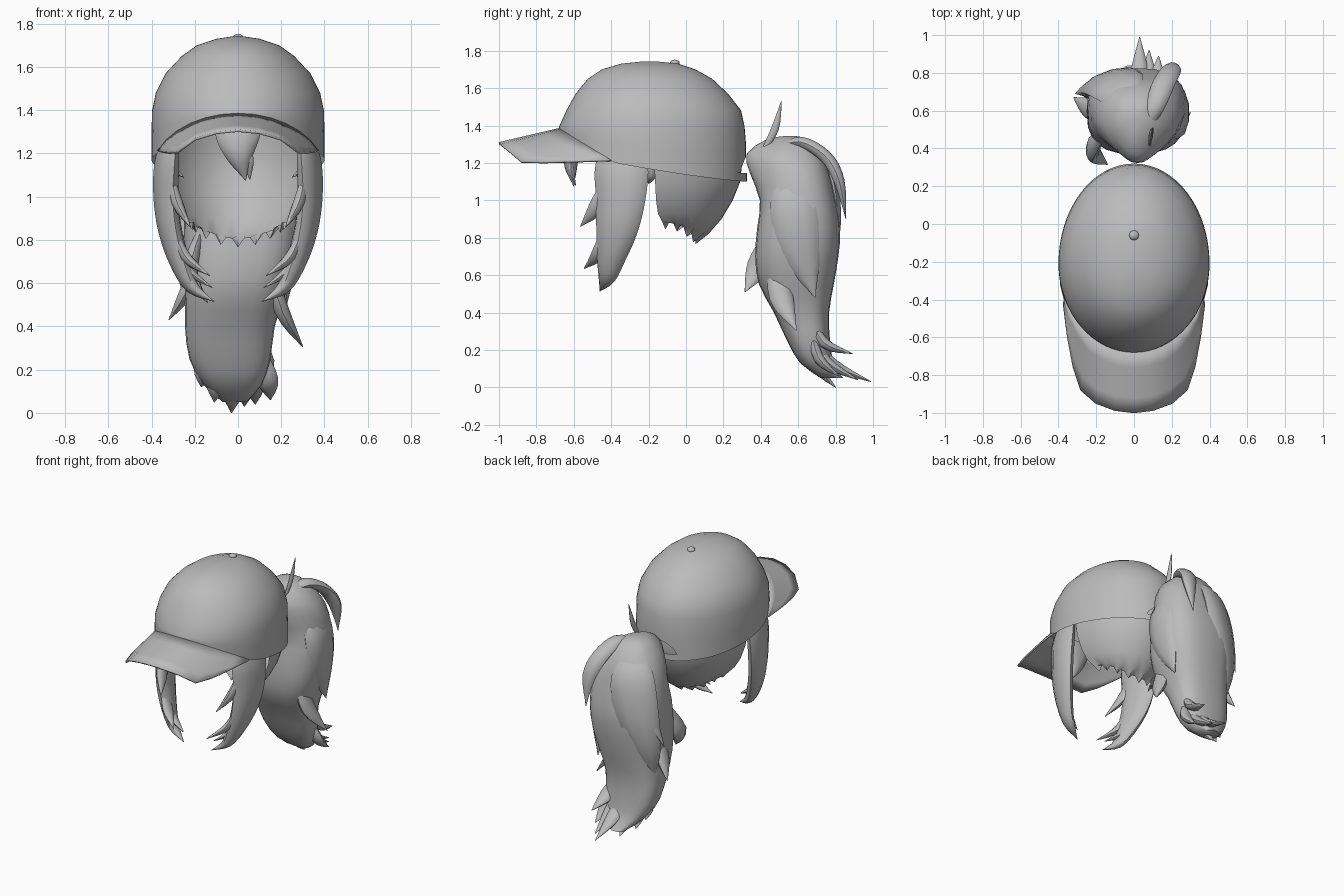
import bpy, bmesh, math
from mathutils import Vector

cube = bpy.data.objects.get("Cube")
if cube:
    bpy.data.objects.remove(cube, do_unlink=True)

grey = bpy.data.materials.new("plain_grey")
grey.use_nodes = True
grey.diffuse_color = (0.5, 0.5, 0.5, 1)
grey.node_tree.nodes["Principled BSDF"].inputs["Base Color"].default_value = (0.5, 0.5, 0.5, 1)


def finish(obj, name):
    obj.name = name
    obj.data.materials.append(grey)
    bpy.ops.object.select_all(action='DESELECT')
    obj.select_set(True)
    bpy.context.view_layer.objects.active = obj
    bpy.ops.object.shade_smooth_by_angle(angle=math.radians(50))
    return obj


def loft(name, rings, closed=True, caps=(True, True)):
    """Skin a list of equally long point rings."""
    bm = bmesh.new()
    rows = [[bm.verts.new(p) for p in ring] for ring in rings]
    n = len(rows[0])
    for low, high in zip(rows, rows[1:]):
        for i in range(n if closed else n - 1):
            j = (i + 1) % n
            bm.faces.new((low[i], low[j], high[j], high[i]))
    for row, cap in zip((rows[0], rows[-1]), caps):
        if cap and closed:
            bm.faces.new(row)
    bmesh.ops.recalc_face_normals(bm, faces=bm.faces)
    mesh = bpy.data.meshes.new(name)
    bm.to_mesh(mesh)
    bm.free()
    obj = bpy.data.objects.new(name, mesh)
    bpy.context.collection.objects.link(obj)
    return finish(obj, name)


def resample(path, steps=4):
    """Smooth curve through points that also carry widths."""
    pts = [Vector(p) for p in path]
    pts = [pts[0]] + pts + [pts[-1]]
    out = []
    for a, b, c, d in zip(pts, pts[1:], pts[2:], pts[3:]):
        for k in range(steps):
            t = k / steps
            out.append(0.5 * (2 * b + (c - a) * t + (2 * a - 5 * b + 4 * c - d) * t ** 2
                              + (3 * b - a - 3 * c + d) * t ** 3))
    return out + [pts[-1]]


def strand(name, path, wide=(0, 1, 0), sides=10):
    """Tapered lock: each point is x, y, z, half width, half thickness."""
    pts = resample(path)
    rings = []
    for i, p in enumerate(pts):
        ahead, behind = pts[min(i + 1, len(pts) - 1)], pts[max(i - 1, 0)]
        tangent = Vector((ahead - behind)[:3]).normalized()
        u = Vector(wide)
        u = (u - tangent * u.dot(tangent)).normalized()
        v = tangent.cross(u)
        a, b = max(p[3], 0.002), max(p[4], 0.002)
        rings.append([Vector(p[:3]) + u * a * math.cos(t) + v * b * math.sin(t)
                      for t in (2 * math.pi * k / sides for k in range(sides))])
    return loft(name, rings)


def wisp(name, start, mid, tip, width, wide=(0, 1, 0)):
    """Short lock through three points, pointed at both ends."""
    strand(name, [(*start, width * 0.4, width * 0.2), (*mid, width * 0.8, width * 0.45),
                  (*tip, 0.002, 0.002)], wide)


# ---- cap crown
def plan(phi, hx, front, back, c=-0.21):
    y = math.cos(phi)
    return hx * math.sin(phi), c - y * (c - front if y > 0 else back - c)


def rim_z(x, y):
    if y < -0.38:
        return 1.2 + (-0.38 - y) * 0.6
    return 1.1 + 0.1 * ((0.33 - y) / 0.71) ** 1.3


def opening(x, y):
    return 0.13 * math.sqrt(max(0, 1 - (x / 0.14) ** 2)) if y > 0 else 0


SEG = 64
angles = [2 * math.pi * k / SEG for k in range(SEG)]
rings = []
for mix in (0, 0.5):
    ring = []
    for phi in angles:
        x, y = plan(phi, 0.4, -0.68, 0.32)
        z = rim_z(x, y) + opening(x, y)
        ring.append((x, y, z + (1.39 - z) * mix))
    rings.append(ring)
for z, hx, front, back in [(1.395, .398, -.678, .313), (1.48, .38, -.64, .295),
                           (1.57, .335, -.59, .225), (1.65, .26, -.525, .14),
                           (1.70, .19, -.45, .05), (1.73, .10, -.35, -.04),
                           (1.742, .02, -.24, -.15)]:
    rings.append([(*plan(phi, hx, front, back), z) for phi in angles])
loft("cap_crown", rings, caps=(False, True))

# ---- strap across the back opening
strap = []
for height in (0, 0.045):
    row = []
    for k in range(-5, 6):
        x, y = plan(math.pi + k * 0.1, 0.402, -0.68, 0.325)
        row.append((x, y, rim_z(x, y) + height))
    strap.append(row)
loft("cap_strap", strap, closed=False)

# ---- button
bpy.ops.mesh.primitive_uv_sphere_add(segments=16, ring_count=8, radius=0.026,
                                     location=(0, -0.06, 1.734))
bpy.context.object.scale.z = 0.7
finish(bpy.context.object, "cap_button")

# ---- visor: from the crown rim out to its curved edge
edge = [(0, -1, 1.305), (.1, -.988, 1.295), (.2, -.95, 1.265), (.28, -.88, 1.205),
        (.32, -.76, 1.202), (.35, -.6, 1.206), (.373, -.42, 1.212)]
half = []
for k, tip in enumerate(edge):
    x, y = plan(math.radians(66) * k / 6, 0.4, -0.68, 0.32)
    half.append((Vector((x, y, rim_z(x, y))), Vector(tip)))
flip = Vector((-1, 1, 1))
full = [(a * flip, b * flip) for a, b in half[:0:-1]] + half
visor = loft("cap_visor", [[a.lerp(b, t) for a, b in full]
                           for t in (0, .25, .5, .75, 1)], closed=False)
solid = visor.modifiers.new("thickness", 'SOLIDIFY')
solid.thickness = 0.012
solid.offset = 0

# ---- hair over the back of the head, open to the front, ragged at the nape
rows = []
levels = [(1.35, .37, -.17, .28, 0), (1.2, .37, -.17, .3, 0), (1.1, .36, -.165, .29, 0),
          (1.0, .325, -.16, .25, 0), (.93, .285, -.15, .19, .03), (.88, .24, -.125, .12, .06),
          (.865, .21, -.11, .05, .08)]
for i, (z, hx, front, back, drop) in enumerate(levels):
    ragged = 0.02 if i == len(levels) - 1 else 0
    rows.append([(hx * math.cos(t), front + (back - front) * math.sin(t),
                  z - drop * math.sin(t) ** 2 + (ragged if k % 3 else -ragged))
                 for k, t in enumerate(math.pi * j / 24 for j in range(25))])
loft("back_hair", rows, closed=False)

# ---- locks in front of the ears
for s, side in ((1, "left"), (-1, "right")):
    strand(side + "_side_lock", [
        (s * .315, -.34, 1.27, .13, .03), (s * .33, -.345, 1.15, .148, .05),
        (s * .333, -.35, 1.0, .135, .052), (s * .315, -.37, .85, .115, .05),
        (s * .27, -.40, .7, .08, .045), (s * .21, -.425, .58, .045, .03),
        (s * .11, -.46, .515, 0, 0)], (s * .25, 1, 0))
    for start, mid, tip, w in [
            ((.31, -.42, 1.1), (.28, -.47, .97), (.22, -.565, .86), .06),
            ((.30, -.42, .86), (.24, -.46, .72), (.13, -.545, .635), .055),
            ((.29, -.40, .78), (.23, -.42, .66), (.12, -.45, .58), .045),
            ((.33, -.2, 1.2), (.30, -.19, 1.13), (.25, -.2, 1.09), .035)]:
        wisp(side + "_side_wisp", *[(s * x, y, z) for x, y, z in (start, mid, tip)], w)

# ---- fringe under the visor
strand("fringe", [(0, -.59, 1.36, .11, .03), (0, -.61, 1.27, .1, .04),
                  (.01, -.615, 1.18, .06, .035), (.035, -.6, 1.075, 0, 0)], (1, 0, 0))
wisp("fringe_wisp", (.03, -.61, 1.25), (.045, -.615, 1.17), (.055, -.59, 1.08), .035, (1, 0, 0))

# ---- ponytail body: height, front, back, right and left extents
tail = [(1.345, .54, .58, -.02, .02), (1.325, .43, .65, -.09, .1),
        (1.25, .325, .72, -.16, .19), (1.15, .34, .765, -.21, .25),
        (1.0, .395, .80, -.24, .275), (.85, .38, .825, -.25, .28),
        (.7, .37, .815, -.25, .265), (.55, .39, .79, -.245, .22),
        (.4, .47, .765, -.245, .17), (.25, .54, .77, -.225, .15),
        (.13, .61, .79, -.16, .11), (.05, .72, .84, -.07, .04)]


def boxy(v):
    return math.copysign(abs(v) ** 0.75, v)


# each ring is a rounded box whose front narrows towards the cap
rings = []
for p in tail:
    p = list(p)
for z, front, back, right, left in [tuple(v) for v in resample(tail, 2)]:
    c, d = (front + back) / 2, (back - front) / 2
    mid, hw = (left + right) / 2, (left - right) / 2
    narrow = 0.6 * min(1, max(0, (z - 0.95) / 0.25))
    ring = []
    for t in (2 * math.pi * k / 24 for k in range(24)):
        pinch = 1 - max(0, -math.sin(t)) * narrow
        ring.append((mid + hw * boxy(math.cos(t)) * pinch, c + d * boxy(math.sin(t)), z))
    rings.append(ring)
loft("ponytail", rings)

# ---- large locks layered over the ponytail
strand("arching_lock", [(.06, .50, 1.29, .02, .01), (.11, .62, 1.31, .05, .03),
                        (.16, .75, 1.23, .06, .035), (.2, .82, 1.1, .05, .03),
                        (.2, .855, .9, 0, 0)], (1, 0, 0))
strand("back_lock", [(-.05, .6, 1.29, .05, .02), (-.08, .72, 1.15, .14, .05),
                     (-.13, .75, .9, .15, .06), (-.19, .72, .65, .1, .05),
                     (-.22, .68, .42, 0, 0)], (1, 0.4, 0))
strand("outer_lock", [(.13, .55, 1.2, .04, .02), (.22, .58, 1.0, .13, .06),
                      (.235, .61, .75, .12, .05), (.22, .69, .48, 0, 0)])

# ---- small loose locks
loose = [((.08, .41, 1.26), (.09, .475, 1.38), (.1, .51, 1.53), .026),
         ((.14, .47, .72), (.2, .51, .48), (.3, .59, .305), .08),
         ((-.17, .47, .85), (-.22, .39, .65), (-.14, .315, .51), .08),
         ((-.18, .58, .75), (-.24, .61, .56), (-.32, .67, .43), .07),
         ((-.18, .68, 1.0), (-.24, .71, .85), (-.31, .69, .68), .05)]
for start, mid, tip, w in loose:
    wisp("loose_lock", start, mid, tip, w)

# ---- split tips at the bottom
for x, y, z in [(-.03, .80, 0), (.03, .99, .03), (.15, .82, .06), (.13, .89, .18),
                (-.11, .73, .05), (.08, .92, .04), (-.17, .70, .12)]:
    wisp("tail_tip", (x * .7 - .02, .67, z * .5 + .28),
         (x * .9, .64 + (y - .64) * .4, z * .7 + .11), (x, y, z), .065, (1, 0, 0))
